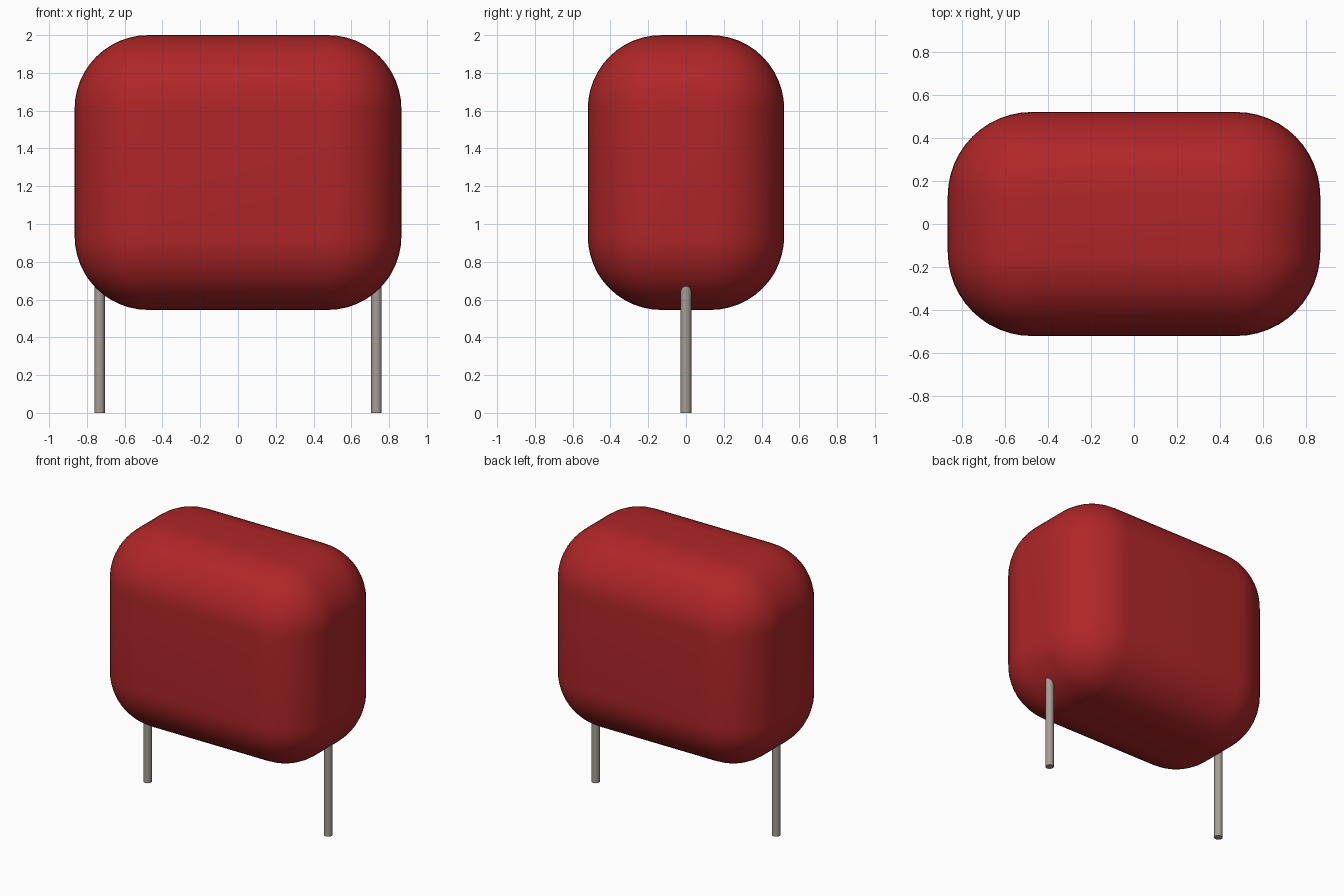
import bpy
import math

default = bpy.data.objects.get("Cube")
if default:
    bpy.data.objects.remove(default, do_unlink=True)


def make_material(name, color):
    mat = bpy.data.materials.new(name)
    mat.use_nodes = True
    mat.diffuse_color = color
    mat.node_tree.nodes["Principled BSDF"].inputs["Base Color"].default_value = color
    return mat


def finish(obj, name, mat, angle):
    obj.name = name
    obj.data.name = name
    obj.data.materials.append(mat)
    bpy.ops.object.shade_smooth_by_angle(angle=math.radians(angle))


red = make_material("red_coating", (0.43, 0.019, 0.021, 1))
metal = make_material("dull_metal", (0.38, 0.34, 0.30, 1))

# Rounded body: a box with wide, evenly rounded edges
bottom, top = 0.545, 2.0
bpy.ops.mesh.primitive_cube_add(size=1, location=(0, 0, (bottom + top) / 2))
body = bpy.context.object
body.scale = (1.73, 1.04, top - bottom)
bpy.ops.object.transform_apply(location=False, rotation=False, scale=True)
bevel = body.modifiers.new("rounding", 'BEVEL')
bevel.width = 0.39
bevel.segments = 12
bevel.limit_method = 'NONE'
bpy.ops.object.modifier_apply(modifier=bevel.name)
finish(body, "body", red, 40)

# Two straight wire leads, running up into the body
lead_length = 0.80
for name, x in (("left_lead", 0.733), ("right_lead", -0.733)):
    bpy.ops.mesh.primitive_cylinder_add(vertices=24, radius=0.028, depth=lead_length,
                                        location=(x, 0, lead_length / 2))
    finish(bpy.context.object, name, metal, 40)
